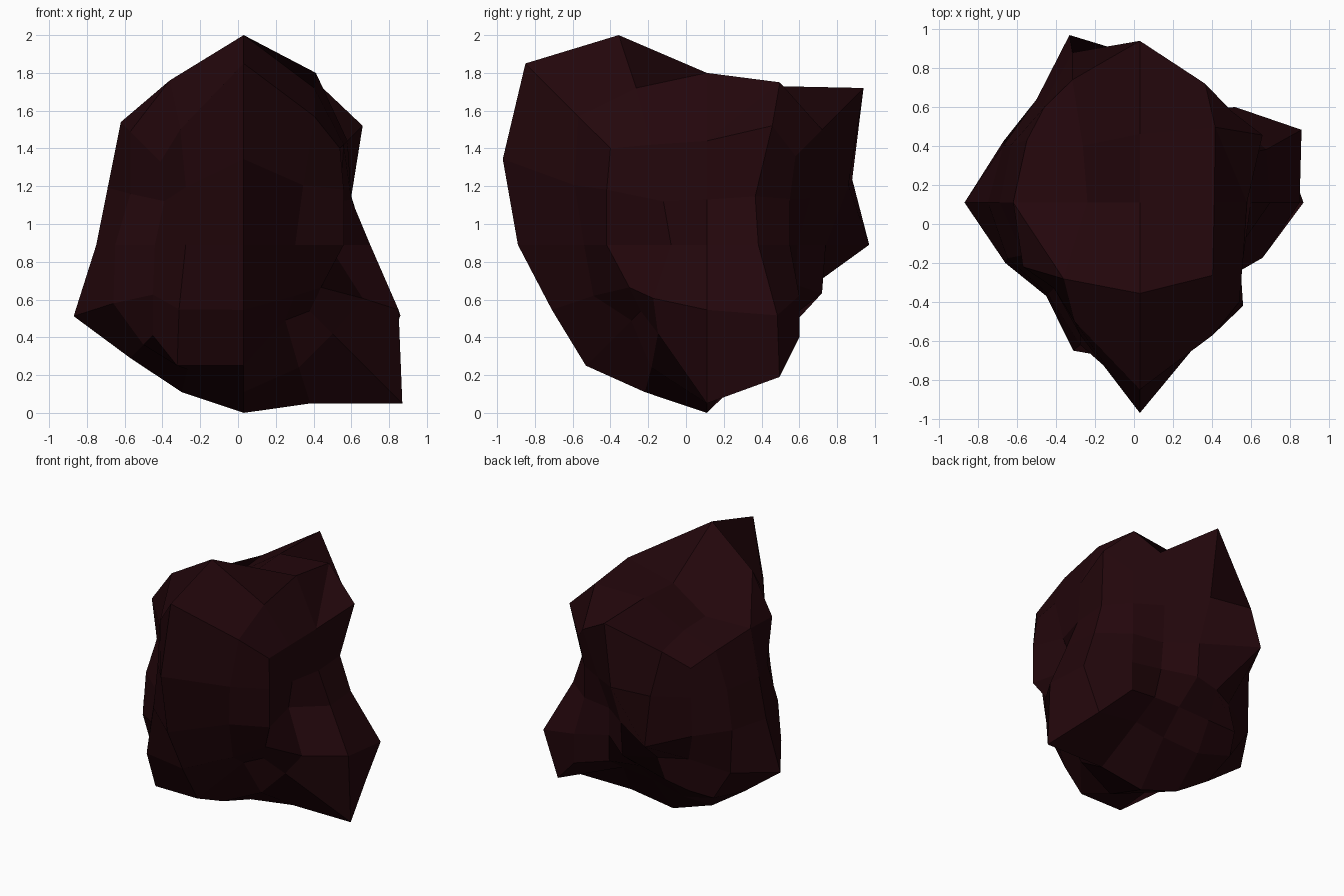
import bpy, bmesh
from mathutils import Vector

if "Cube" in bpy.data.objects:
    bpy.data.objects.remove(bpy.data.objects["Cube"])

CENTRE = Vector((0.03, 0.11, 0.89))

# Distances (in hundredths) pushed out from the centre; rows run front to back, left to right
BOTTOM = [[48, 64, 64, 40, 35], [53, 66, 78, 65, 47], [60, 78, 89, 84, 84],
          [55, 62, 58, 55, 70], [46, 44, 41, 43, 49]]
TOP = [[44, 61, 96, 68, 51], [60, 87, 111, 83, 53], [65, 64, 82, 91, 55],
       [58, 65, 84, 86, 63], [49, 63, 83, 61, 47]]
# Side rings, counter-clockwise from the front left corner
RINGS = {-1: [48, 76, 82, 60, 41, 63, 82, 83, 49, 47, 61, 53, 43, 70, 90, 69],
         0: [47, 73, 100, 65, 53, 45, 67, 65, 44, 48, 63, 86, 53, 70, 78, 68],
         1: [42, 68, 108, 70, 53, 51, 57, 57, 44, 55, 75, 77, 50, 66, 72, 60]}

# Opposite corners of top facets that fold along this diagonal
FOLDS = [((-1, -1, 2), (-2, 0, 2)), ((1, 1, 2), (2, 0, 2))]


def reach(i, j, k):
    """Distance for the lattice point (i, j, k), each index in -2..2."""
    if abs(k) == 2:
        return (TOP if k > 0 else BOTTOM)[j + 2][i + 2] / 100
    if j == -2:
        n = i + 2
    elif i == 2:
        n = j + 6
    elif j == 2:
        n = 10 - i
    else:
        n = 14 - j
    return RINGS[k][n] / 100


def push(ijk):
    """Round a cube lattice point onto a sphere-like direction and push it out."""
    outer = sum(abs(c) == 2 for c in ijk)
    half = 0.55 if outer == 2 else (0.42 if 0 in ijk else 0.45)
    direction = Vector([c / 2 if abs(c) == 2 else c * half for c in ijk])
    return CENTRE + direction * reach(*ijk)


# Boulder: a gridded cube with every point pushed out
bm = bmesh.new()
bmesh.ops.create_cube(bm, size=2)
bmesh.ops.subdivide_edges(bm, edges=bm.edges[:], cuts=3, use_grid_fill=True)
lattice = {tuple(round(c * 2) for c in v.co): v for v in bm.verts}
for ijk, v in lattice.items():
    v.co = push(ijk)
for a, b in FOLDS:
    bmesh.ops.connect_verts(bm, verts=[lattice[a], lattice[b]])
bmesh.ops.recalc_face_normals(bm, faces=bm.faces[:])
mesh = bpy.data.meshes.new("boulder")
bm.to_mesh(mesh)
bm.free()
boulder = bpy.data.objects.new("boulder", mesh)
bpy.context.collection.objects.link(boulder)

# Dark red stone
stone = bpy.data.materials.new("dark_red_stone")
stone.diffuse_color = (0.017, 0.002, 0.0035, 1)
stone.use_nodes = True
stone.node_tree.nodes["Principled BSDF"].inputs["Base Color"].default_value = stone.diffuse_color
mesh.materials.append(stone)
